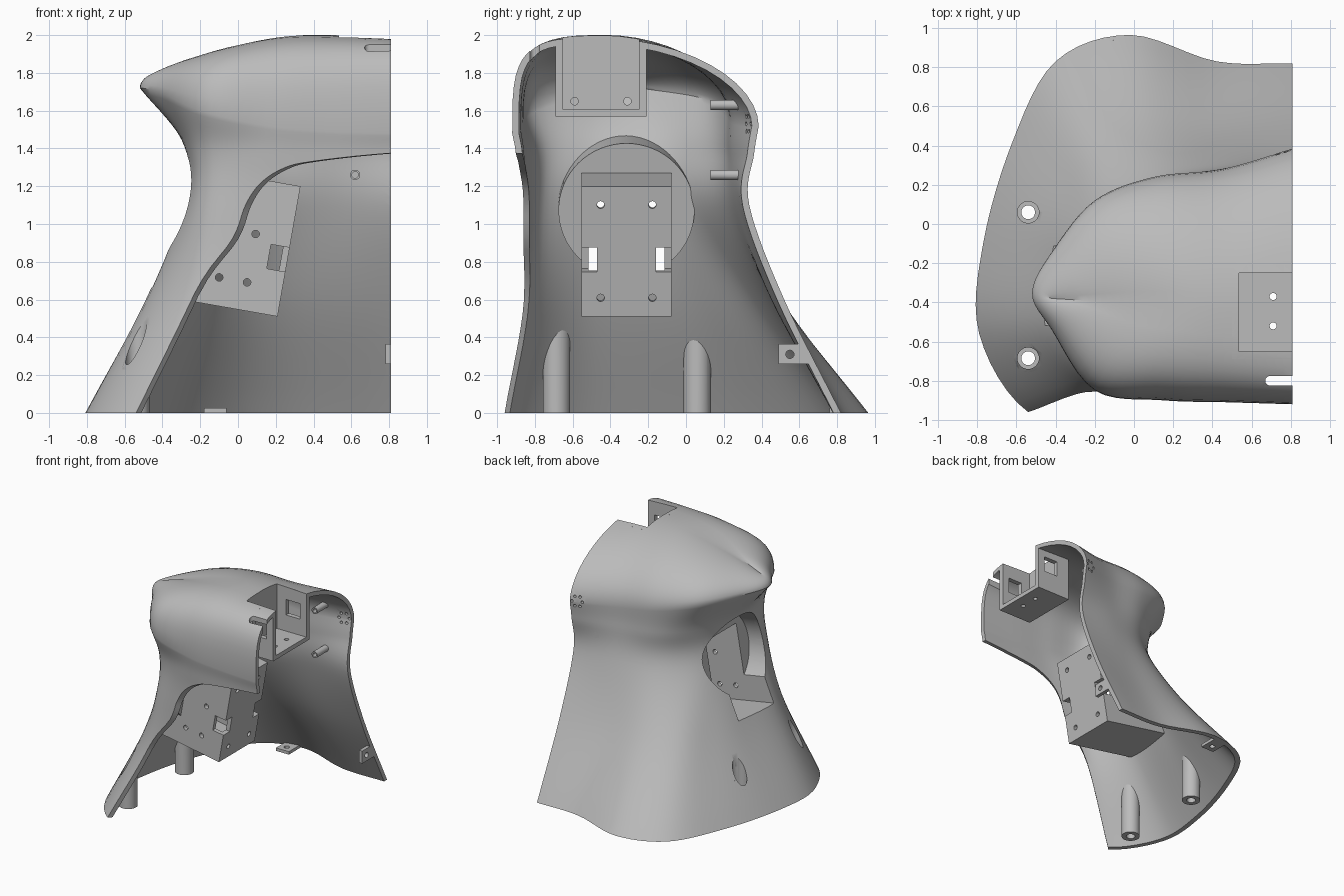
import bpy, bmesh, math
from mathutils import Vector, Matrix

if "Cube" in bpy.data.objects:
    bpy.data.objects.remove(bpy.data.objects["Cube"])

grey = bpy.data.materials.new("plain grey")
grey.use_nodes = True
grey.diffuse_color = (0.5, 0.5, 0.5, 1)
grey.node_tree.nodes["Principled BSDF"].inputs["Base Color"].default_value = (0.5, 0.5, 0.5, 1)

CUT = 0.81      # flat open side of the half body
WALL = 0.035


def add_object(name, bm):
    bmesh.ops.recalc_face_normals(bm, faces=bm.faces)
    mesh = bpy.data.meshes.new(name)
    bm.to_mesh(mesh)
    bm.free()
    mesh.materials.append(grey)
    obj = bpy.data.objects.new(name, mesh)
    bpy.context.collection.objects.link(obj)
    return obj


def box(name, low, high, frame=Matrix()):
    low, high = Vector(low), Vector(high)
    bm = bmesh.new()
    size = Matrix.Diagonal((*(high - low), 1))
    bmesh.ops.create_cube(bm, size=1, matrix=frame @ Matrix.Translation((low + high) / 2) @ size)
    return add_object(name, bm)


def rod(name, start, end, radius, frame=Matrix(), sides=40):
    start, end = Vector(start), Vector(end)
    bm = bmesh.new()
    turn = (end - start).to_track_quat('Z', 'Y').to_matrix().to_4x4()
    bmesh.ops.create_cone(bm, cap_ends=True, segments=sides, radius1=radius, radius2=radius,
                          depth=(end - start).length,
                          matrix=frame @ Matrix.Translation((start + end) / 2) @ turn)
    return add_object(name, bm)


def combine(obj, operation, *tools, keep=False):
    bpy.context.view_layer.objects.active = obj
    for tool in tools:
        mod = obj.modifiers.new(operation.lower(), 'BOOLEAN')
        mod.operation, mod.object, mod.solver = operation, tool, 'EXACT'
        bpy.ops.object.modifier_apply(modifier=mod.name)
        if not keep:
            bpy.data.objects.remove(tool)
    return obj


def spline(points, steps):
    pts = [2 * points[0] - points[1], *points, 2 * points[-1] - points[-2]]
    out = []
    for a, b, c, d in zip(pts, pts[1:], pts[2:], pts[3:]):
        for k in range(steps):
            t = k / steps
            out.append(0.5 * (2 * b + (c - a) * t + (2 * a - 5 * b + 4 * c - d) * t * t
                              + (3 * b - a - 3 * c + d) * t ** 3))
    return out + [points[-1].copy()]


# Body ribs, each running from the back cut round the side to the front cut
hem = [(.81, .82), (.42, .83), (-.02, .965), (-.4, .83), (-.62, .42), (-.77, -.1),
       (-.79, -.56), (-.54, -.96), (-.1, -1.05), (.35, -1.06), (.81, -1.06)]
flare = [(.81, .52), (.42, .49), (.05, .5), (-.2, .39), (-.345, .15), (-.44, -.13),
         (-.48, -.54), (-.28, -.84), (.05, -.9), (.4, -.92), (.81, -.92)]
waist = [(.81, .335), (.45, .31), (.15, .25), (-.06, .12), (-.21, -.06), (-.285, -.3),
         (-.28, -.57), (-.18, -.8), (.1, -.868), (.46, -.885), (.81, -.89)]
underarm = [(.81, .36), (.45, .28), (.15, .235), (-.06, .12), (-.21, -.07), (-.275, -.3),
            (-.27, -.56), (-.17, -.79), (.12, -.875), (.46, -.893), (.81, -.9)]
shoulder = [(.81, .385), (.45, .28), (.1, .24), (-.2, .12), (-.41, -.13), (-.52, -.35),
            (-.42, -.54), (-.2, -.85), (.15, -.9), (.48, -.91), (.81, -.92)]
shoulder_z = [1.52, 1.55, 1.6, 1.66, 1.7, 1.72, 1.7, 1.6, 1.52, 1.49, 1.48]
ridge_half = [(.81, 1.985), (.57, 1.998), (.3, 1.996), (.04, 1.945), (-.22, 1.87), (-.42, 1.8)]

ribs = [[Vector((x, y, z)) for x, y in rib] for rib, z in ((hem, 0), (flare, .6), (waist, 1.1))]
ribs.append([Vector((x, y, 1.36 + .2 * (z - 1.48))) for (x, y), z in zip(underarm, shoulder_z)])
ribs.append([Vector((x, y, z)) for (x, y), z in zip(shoulder, shoulder_z)])
ridge = [Vector((x, -.38 - .06 * (x + .42), z)) for x, z in ridge_half + ridge_half[-2::-1]]


def widen(row):
    # run a little past the cut plane so it can be trimmed flat
    past = Vector((.06, 0, 0))
    return [row[0] + past] + row + [row[-1] + past]


smooth_ribs = [widen(spline(rib, 6)) for rib in ribs]
ridge = widen(spline(ridge, 6))
columns = [spline(list(col), 8) for col in zip(*smooth_ribs)]
for j, col in enumerate(columns):
    col.insert(0, 2 * col[0] - col[1])
    rim, top = col[-1].copy(), ridge[j]
    # round at the back, squarer towards the front
    turn = 2 * j / (len(columns) - 1) - 1
    power = 1.9 + 2 * max(0, turn)
    for k in range(1, 13):
        angle = math.pi / 2 * k / 12
        across = 1 - max(0, math.cos(angle)) ** (2 / power)
        rise = math.sin(angle) ** (2 / power)
        p = rim.lerp(top, across)
        p.z = rim.z + (top.z - rim.z) * rise
        col.append(p)


def loft(name, closed):
    bm = bmesh.new()
    grid = [[bm.verts.new(p) for p in col] for col in columns]
    pairs = list(zip(grid, grid[1:]))
    if closed:
        pairs.append((grid[-1], grid[0]))
        bm.faces.new([col[0] for col in grid])
    for a, b in pairs:
        for i in range(len(a) - 1):
            bm.faces.new((a[i], b[i], b[i + 1], a[i + 1]))
    bmesh.ops.remove_doubles(bm, verts=bm.verts, dist=.0005)
    return add_object(name, bm)


def trim():
    return box("trim", (-2, -2, 0), (CUT, 2, 3))


solid = combine(loft("body_volume", True), 'INTERSECT', trim())

# Thin outer shell
shell = loft("body_shell", False)
centre = Vector((.3, -.3, 1))
outward = sum(f.normal.dot(f.center - centre) * f.area for f in shell.data.polygons)
if outward < 0:
    shell.data.flip_normals()
thick = shell.modifiers.new("wall", 'SOLIDIFY')
thick.thickness, thick.offset = WALL, -1
bpy.context.view_layer.objects.active = shell
bpy.ops.object.modifier_apply(modifier=thick.name)
combine(shell, 'INTERSECT', trim())

# Curved front opening, cut on a slant so the rim shows from the front
edge = [(-.54, -.12), (-.48, 0), (-.28, .62), (-.07, .92), (0, 1.1), (.08, 1.21),
        (.21, 1.29), (.37, 1.33), (.81, 1.375), (1.3, 1.39)]
outline = spline([Vector((x - .7, -1.6, z)) for x, z in edge], 5) + [Vector((.6, -1.6, -.12))]
bm = bmesh.new()
face = bm.faces.new([bm.verts.new(p) for p in outline])
pushed = bmesh.ops.extrude_face_region(bm, geom=[face])["geom"]
bmesh.ops.translate(bm, vec=(1.4, 1.4, 0), verts=[v for v in pushed if isinstance(v, bmesh.types.BMVert)])
combine(shell, 'DIFFERENCE', add_object("opening", bm))

# Tilted arm housing: round socket plus a rectangular pocket
tilt = Matrix.Translation((.27, -.315, .855)) @ Matrix.Rotation(math.radians(10), 4, 'Y')


def socket(inset):
    return rod("socket", (-.4 - inset, 0, .15), (-1.1 - inset, 0, .15), .36 - inset, tilt, 64)


def pocket(inset):
    return box("pocket", (-1.2 - inset, inset - .237, inset - .35), (-inset, .237 - inset, .35 - inset), tilt)


arm = combine(pocket(0), 'UNION', socket(0))
arm.name = "arm_housing"
combine(arm, 'DIFFERENCE', socket(WALL), pocket(WALL))
combine(shell, 'DIFFERENCE', socket(WALL), pocket(WALL))
for side in (-1, 1):
    low, high = sorted((side * .155, side * .3))
    combine(arm, 'DIFFERENCE', box("notch", (-.1, low, -.11), (.05, high, .02), tilt))
    for h in (-.25, .25):
        combine(arm, 'DIFFERENCE', rod("hole", (-.1, side * .137, h), (.1, side * .137, h), .02, tilt, 16))
for x, h in ((-.19, .06), (-.19, -.2), (-.34, -.2)):
    combine(arm, 'DIFFERENCE', rod("hole", (x, -.3, h), (x, .3, h), .02, tilt, 16))

# Neck housing, open at the top
neck = box("neck_housing", (.5, -.69, 1.57), (.95, -.21, 2.1))
well = ((.535, -.65, 1.605), (1, -.25, 2.3))
combine(neck, 'DIFFERENCE', box("well", *well), box("window", (.62, -.72, 1.74), (.75, -.18, 1.87)))
combine(shell, 'DIFFERENCE', box("well", *well))
for y in (-.52, -.37):
    combine(neck, 'DIFFERENCE', rod("hole", (.71, y, 1.5), (.71, y, 1.7), .018, sides=16))
for y in (-.59, -.31):
    combine(neck, 'DIFFERENCE', rod("hole", (.4, y, 1.65), (.6, y, 1.65), .02, sides=16))

# Front slot and the cluster of small vents at the back
combine(shell, 'DIFFERENCE', box("slot", (.695, -.825, 1.7), (1, -.775, 2.2)),
        rod("slot_end", (.695, -.8, 1.7), (.695, -.8, 2.2), .025))
for k in range(6):
    a = k * math.pi / 3
    x, z = .755 + .04 * math.cos(a), 1.53 + .045 * math.sin(a)
    combine(shell, 'DIFFERENCE', rod("vent", (x, .2, z), (x, .6, z), .011, sides=12))

parts = [arm, neck]

# Upright screw posts with countersunk holes
for name, y in (("rear_post", .06), ("front_post", -.685)):
    post = rod(name, (-.54, y, -.1), (-.54, y, 1), .072)
    for target in (post, shell):
        combine(target, 'DIFFERENCE', rod("counterbore", (-.54, y, .08), (-.54, y, 1.1), .055))
    parts.append(combine(post, 'DIFFERENCE', rod("bore", (-.54, y, -.2), (-.54, y, .2), .035)))

# Pegs on the inside of the back
for name, z in (("upper_peg", 1.63), ("lower_peg", 1.26)):
    peg = rod(name, (.62, .13, z), (.62, .6, z), .027, sides=24)
    parts.append(combine(peg, 'DIFFERENCE', rod("bore", (.62, .1, z), (.62, .22, z), .017, sides=16)))

# Joining tabs
side_tab = box("side_tab", (.78, .49, .26), (.9, .9, .365))
base_tab = box("base_tab", (-.18, .76, -.05), (-.06, 1, .025))
for tab, a, b in ((side_tab, (.7, .55, .31), (1, .55, .31)), (base_tab, (-.12, .82, -.1), (-.12, .82, .1))):
    parts.append(combine(tab, 'DIFFERENCE', rod("hole", a, b, .022, sides=16)))

# Trim every fitting to the outer surface
for part in parts:
    combine(part, 'INTERSECT', solid, keep=True)
bpy.data.objects.remove(solid)
for obj in [shell] + parts:
    bpy.ops.object.select_all(action='DESELECT')
    obj.select_set(True)
    bpy.context.view_layer.objects.active = obj
    bpy.ops.object.shade_smooth_by_angle(angle=math.radians(35))
